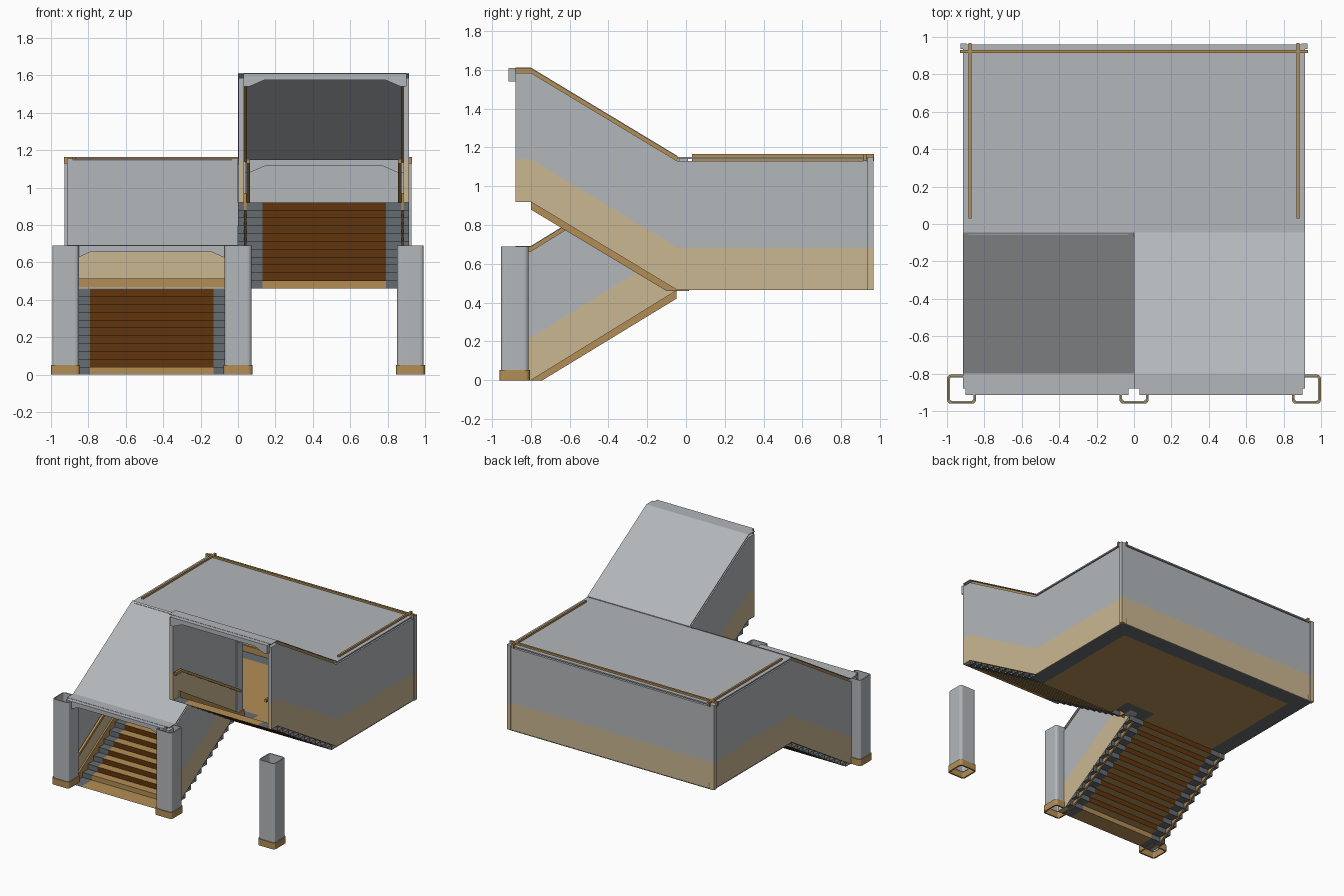
import bpy, bmesh, math

if "Cube" in bpy.data.objects:
    bpy.data.objects.remove(bpy.data.objects["Cube"])


def material(name, rgb):
    m = bpy.data.materials.new(name)
    m.diffuse_color = (*rgb, 1)
    m.use_nodes = True
    m.node_tree.nodes["Principled BSDF"].inputs["Base Color"].default_value = m.diffuse_color
    return m


GREY = material("light grey panel", (0.45, 0.475, 0.495))
BEIGE = material("beige panel", (0.60, 0.475, 0.29))
TAN = material("tan trim", (0.45, 0.27, 0.09))
BROWN = material("brown riser", (0.115, 0.036, 0.004))
SLATE = material("slate edge", (0.13, 0.15, 0.165))


def finish(name, bm, mats):
    bmesh.ops.recalc_face_normals(bm, faces=bm.faces[:])
    me = bpy.data.meshes.new(name)
    bm.to_mesh(me)
    bm.free()
    for m in mats:
        me.materials.append(m)
    ob = bpy.data.objects.new(name, me)
    bpy.context.collection.objects.link(ob)
    return ob


def prism(name, pts, a, b, mat, axis="x"):
    """Extrude a 2D outline: (y,z) along x, (x,z) along y."""
    bm = bmesh.new()
    place = (lambda p, t: (t, p[0], p[1])) if axis == "x" else (lambda p, t: (p[0], t, p[1]))
    r0 = [bm.verts.new(place(p, a)) for p in pts]
    r1 = [bm.verts.new(place(p, b)) for p in pts]
    bm.faces.new(r0)
    bm.faces.new(r1)
    n = len(pts)
    for i in range(n):
        bm.faces.new((r0[i], r0[(i + 1) % n], r1[(i + 1) % n], r1[i]))
    return finish(name, bm, [mat])


def strip(name, path, lo, hi, a, b, mat):
    """Band that follows the floor line between two heights above it."""
    pts = [(y, z + lo) for y, z in path] + [(y, z + hi) for y, z in reversed(path)]
    return prism(name, pts, a, b, mat)


def box(name, x0, x1, y0, y1, z0, z1, mat):
    return prism(name, [(y0, z0), (y1, z0), (y1, z1), (y0, z1)], x0, x1, mat)


X, BACK, TOP, FL = 0.915, 0.96, 0.665, 0.465
BAND = 0.22
lower = [(-0.88, 0.0), (-0.80, 0.0), (-0.045, FL)]
upper = [(-0.88, 0.92), (-0.80, 0.92), (-0.045, FL)]
land = [(-0.045, FL), (BACK, FL)]
lower_skirt = [(-0.82, 0), (-0.74, 0), (-0.05, 0.42), (-0.05, 0.51), (-0.80, 0.05), (-0.82, 0.05)]
upper_skirt = [(-0.80, 0.88), (-0.10, 0.46), (-0.05, 0.46), (-0.05, 0.51), (-0.80, 0.97)]

for s, label, path, skirt in ((-1, "lower", lower, lower_skirt), (1, "upper", upper, upper_skirt)):
    # outer walls run along flight and landing, inner walls along the flight only
    for side, run, xo, xi in (("outer", path + land[1:], X, X - 0.03),
                              ("inner", path, 0.003, 0.033)):
        n = f"{label}_{side}"
        d = 1 if xi > xo else -1
        strip(n + "_wall_bottom", run, 0, BAND, s * xo, s * xi, BEIGE)
        strip(n + "_wall_top", run, BAND, TOP, s * xo, s * xi, GREY)
        prism(n + "_skirting", skirt, s * xi, s * (xi + d * 0.012), TAN)
        strip(n + "_cornice", path, TOP - 0.005, 0.688, s * xi, s * (xi + d * 0.014), TAN)
        strip(n + "_handrail", path, BAND - 0.012, BAND + 0.012,
              s * (xi + d * 0.012), s * (xi + d * 0.03), TAN)
    strip(label + "_landing_skirting", land, 0, 0.05, s * (X - 0.03), s * (X - 0.042), TAN)
    strip(label + "_landing_cornice", [(0.03, FL), (0.968, FL)], TOP, 0.70,
          s * 0.869, s * 0.885, TAN)
    # sloped roof
    strip(label + "_roof", path, 0.686, 0.692, 0, s * X, GREY)

    # headers with chamfered corners, at the entrance and at the landing
    for n, y0, y1, z in (("entrance", -0.915, -0.88, path[0][1] + 0.69),
                         ("landing", -0.06, -0.03, 1.15)):
        a, b = (0.03, 0.90) if n == "entrance" else (0.033, 0.885)
        pts = [(a, z), (a, z - 0.07), (a + 0.03, z - 0.07), (a + 0.11, z - 0.035),
               (b - 0.11, z - 0.035), (b - 0.03, z - 0.07), (b, z - 0.07), (b, z)]
        prism(f"{label}_{n}_header", [(s * x, zz) for x, zz in pts], y0, y1, GREY, "y")

    # steps: a folded sheet with slate sides
    count, rise, going = 11, 0.46 / 11, 0.069
    if s < 0:
        prof = [(-0.88, 0.002)]
        for i in range(count):
            y = -0.74 + going * i
            prof += [(y, max(0.002, rise * i)), (y, rise * (i + 1))]
    else:
        prof = []
        for i in range(count):
            y = -0.11 - going * i
            prof += [(y, 0.46 + rise * i), (y, 0.46 + rise * (i + 1))]
        prof.append((-0.88, 0.92))
    bm = bmesh.new()
    rows = [[bm.verts.new((s * x, y, z)) for x in (0, 0.13, 0.79, X)] for y, z in prof]
    first = True
    for r0, r1 in zip(rows, rows[1:]):
        riser = abs(r0[0].co.y - r1[0].co.y) < 1e-5
        for c in range(3):
            f = bm.faces.new((r0[c], r0[c + 1], r1[c + 1], r1[c]))
            f.material_index = 0 if c != 1 else (2 if riser and not first else 1)
        if riser:
            first = False
    finish(label + "_steps", bm, [SLATE, TAN, BROWN])

    # back corner post
    for n, z0, z1, m in (("bottom", FL, FL + BAND, BEIGE), ("top", FL + BAND, 1.15, GREY)):
        box(f"{label}_corner_post_{n}", s * 0.895, s * 0.928, 0.935, 0.966, z0, z1, m)

# landing floor: tan centre, slate border and a slate square by the newel
bm = bmesh.new()
xs, ys = [-X, -0.79, -0.13, 0.13, 0.79, X], [-0.11, -0.05, 0.08, 0.83, BACK]
grid = [[bm.verts.new((x, y, 0.46)) for x in xs] for y in ys]
for j in range(4):
    for i in range(5):
        if j == 0 and i < 3:
            continue
        f = bm.faces.new((grid[j][i], grid[j][i + 1], grid[j + 1][i + 1], grid[j + 1][i]))
        edge = i in (0, 4) or j == 3 or (i == 2 and j < 2)
        f.material_index = 0 if edge else 1
bmesh.ops.delete(bm, geom=[v for v in bm.verts if not v.link_faces], context="VERTS")
finish("landing_floor", bm, [SLATE, TAN])

# landing back wall, trims and roof
box("back_wall_bottom", -X, X, 0.93, BACK, FL, FL + BAND, BEIGE)
box("back_wall_top", -X, X, 0.93, BACK, FL + BAND, FL + TOP, GREY)
box("back_skirting", -0.885, 0.885, 0.918, 0.93, FL, FL + 0.05, TAN)
box("back_cornice", -0.93, 0.93, 0.914, 0.93, FL + TOP, FL + 0.70, TAN)
box("landing_roof", -X, X, -0.045, BACK, 1.14, 1.15, GREY)

# newel post between the flights
box("newel_post", -0.04, 0.04, -0.07, 0.01, 0.46, 1.14, GREY)
box("newel_base", -0.046, 0.046, -0.076, 0.016, 0.461, 0.51, TAN)


def tube(name, cx, cy, h, r, z0, z1, t, mat):
    """Open square tube with rounded corners."""
    bm = bmesh.new()
    rings = []
    for inset, z in ((0, z0), (0, z1), (t, z1), (t, z0)):
        ring = []
        rr, c = r - inset, h - r
        for q, (sx, sy) in enumerate(((1, 1), (-1, 1), (-1, -1), (1, -1))):
            for k in range(4):
                a = math.pi / 2 * (q + k / 3)
                ring.append(bm.verts.new((cx + sx * c + rr * math.cos(a),
                                          cy + sy * c + rr * math.sin(a), z)))
        rings.append(ring)
    for k in range(4):
        a, b = rings[k], rings[(k + 1) % 4]
        for i in range(16):
            j = (i + 1) % 16
            bm.faces.new((a[i], a[j], b[j], b[i]))
    finish(name, bm, [mat])


# front pillars
for n, cx in (("left", -0.922), ("middle", 0), ("right", 0.922)):
    tube(n + "_pillar", cx, -0.883, 0.071, 0.02, 0.05, 0.69, 0.008, GREY)
    tube(n + "_pillar_base", cx, -0.883, 0.078, 0.022, 0, 0.052, 0.012, TAN)
